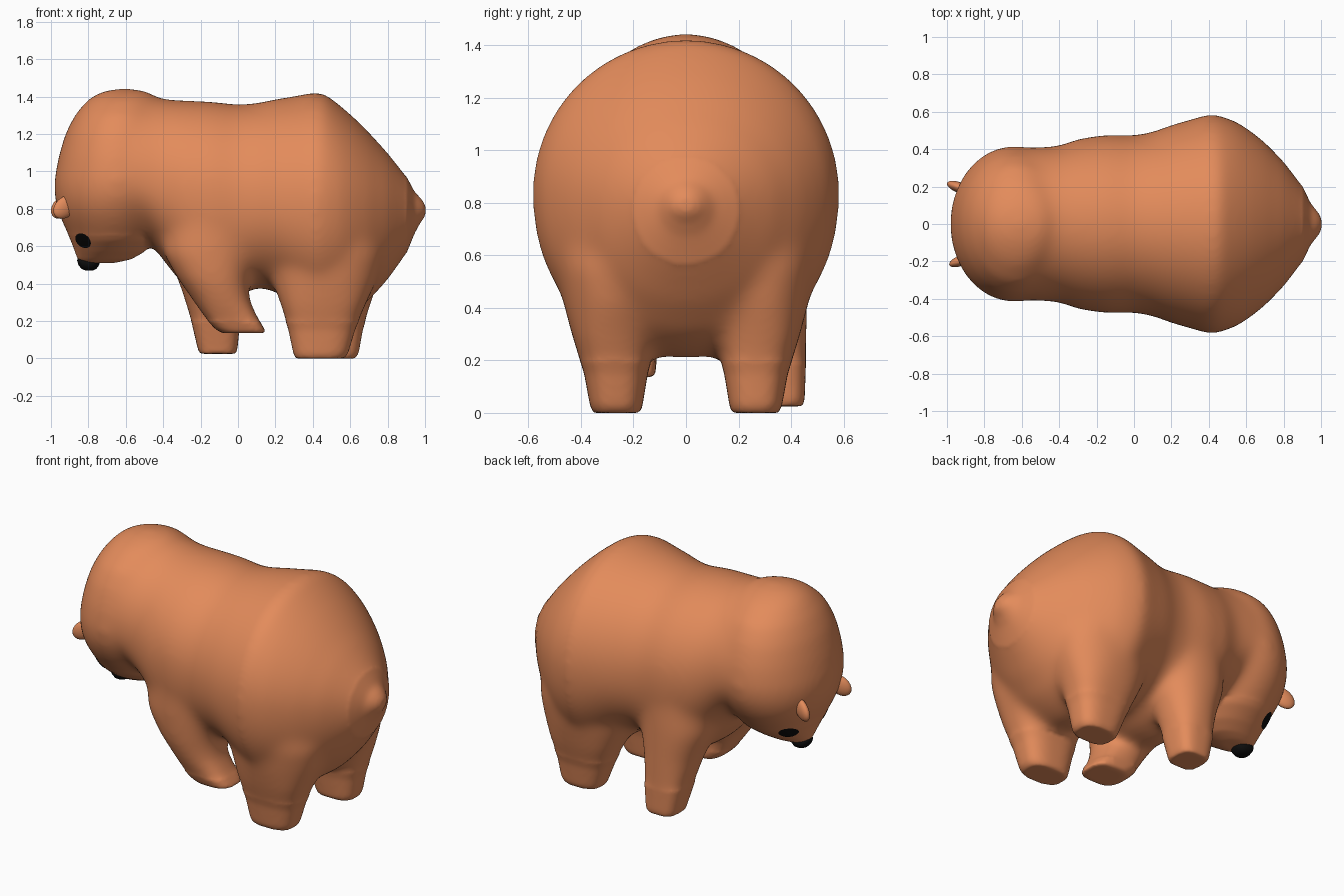
import bpy, bmesh, math
from mathutils import Vector
from mathutils.bvhtree import BVHTree


def material(name, rgb):
    m = bpy.data.materials.new(name)
    m.diffuse_color = (*rgb, 1)
    return m


FUR = material("orange_fur", (0.77, 0.26, 0.105))
BLACK = material("black", (0.004, 0.004, 0.004))


def add_object(name, bm, mat):
    bmesh.ops.recalc_face_normals(bm, faces=bm.faces[:])
    me = bpy.data.meshes.new(name)
    bm.to_mesh(me)
    bm.free()
    me.materials.append(mat)
    ob = bpy.data.objects.new(name, me)
    bpy.context.collection.objects.link(ob)
    me.shade_smooth()
    return ob


def loft(bm, rings):
    """Skin a list of closed rings and cap both ends."""
    vs = [[bm.verts.new(p) for p in r] for r in rings]
    n = len(vs[0])
    for a, b in zip(vs, vs[1:]):
        for i in range(n):
            j = (i + 1) % n
            bm.faces.new((a[i], a[j], b[j], b[i]))
    bm.faces.new(vs[0][::-1])
    bm.faces.new(vs[-1])


def unit_ring(power=2.0, low_power=None, n=64):
    """Superellipse outline, rounder or boxier by power."""
    out = []
    for i in range(n):
        c, s = math.cos(math.tau * i / n), math.sin(math.tau * i / n)
        p = low_power if low_power and s < 0 else power
        out.append((math.copysign(abs(c) ** (2 / p), c), math.copysign(abs(s) ** (2 / p), s)))
    return out


def z_ring(z, x0, x1, y0, y1, power=2.0):
    return [((x0 + x1) / 2 + u * (x1 - x0) / 2, (y0 + y1) / 2 + v * (y1 - y0) / 2, z)
            for u, v in unit_ring(power)]


def x_ring(x, top, bottom, width, mid):
    low = 2.15 if x < 0.95 else 2.0
    return [(x, u * width, mid + v * ((top - mid) if v > 0 else (mid - bottom)))
            for u, v in unit_ring(2.0, low)]


bear = bmesh.new()

# torso: x, top, bottom, half width, height of widest point
torso = [(-0.62, 1.41, 0.85, 0.40, 1.0), (-0.54, 1.415, 0.70, 0.412, 0.97), (-0.44, 1.395, 0.58, 0.413, 0.95),
         (-0.38, 1.385, 0.50, 0.425, 0.93), (-0.30, 1.38, 0.40, 0.455, 0.90), (-0.15, 1.375, 0.30, 0.478, 0.88),
         (0.0, 1.357, 0.33, 0.473, 0.86), (0.10, 1.365, 0.38, 0.492, 0.85), (0.20, 1.387, 0.36, 0.53, 0.84),
         (0.30, 1.402, 0.28, 0.558, 0.84), (0.41, 1.425, 0.215, 0.59, 0.84), (0.46, 1.42, 0.205, 0.58, 0.84),
         (0.55, 1.35, 0.22, 0.547, 0.83), (0.63, 1.28, 0.26, 0.493, 0.82), (0.70, 1.21, 0.31, 0.437, 0.81),
         (0.80, 1.10, 0.42, 0.335, 0.80), (0.90, 0.975, 0.56, 0.205, 0.78), (0.945, 0.89, 0.67, 0.11, 0.785),
         (0.975, 0.86, 0.725, 0.075, 0.79), (0.995, 0.835, 0.75, 0.048, 0.79), (1.003, 0.815, 0.77, 0.025, 0.79)]
loft(bear, [x_ring(*t) for t in torso])

# lowered head: z, front x, back x, half width
head = [(1.443, -0.65, -0.57, 0.03), (1.434, -0.71, -0.50, 0.09), (1.412, -0.765, -0.45, 0.155),
        (1.38, -0.81, -0.42, 0.22), (1.30, -0.875, -0.38, 0.315), (1.20, -0.925, -0.35, 0.37),
        (1.08, -0.96, -0.32, 0.405), (0.95, -0.984, -0.30, 0.42), (0.86, -0.982, -0.32, 0.405),
        (0.78, -0.962, -0.36, 0.37), (0.70, -0.927, -0.40, 0.315), (0.63, -0.894, -0.44, 0.252),
        (0.57, -0.872, -0.50, 0.17), (0.53, -0.858, -0.57, 0.105), (0.51, -0.842, -0.66, 0.06)]
loft(bear, [z_ring(z, a, b, -w, w) for z, a, b, w in head])

# legs: z, x range, y range
hind = [(0.0, 0.305, 0.57, 0.172, 0.355), (0.03, 0.295, 0.59, 0.165, 0.366), (0.15, 0.27, 0.625, 0.145, 0.388),
        (0.28, 0.23, 0.68, 0.11, 0.43), (0.42, 0.18, 0.745, 0.06, 0.468), (0.56, 0.16, 0.78, 0.03, 0.492),
        (0.70, 0.18, 0.72, 0.03, 0.51), (0.88, 0.25, 0.62, 0.05, 0.50)]
front_planted = [(0.025, -0.205, -0.012, 0.25, 0.447), (0.05, -0.215, -0.003, 0.245, 0.452),
                 (0.20, -0.25, 0.012, 0.20, 0.457), (0.37, -0.305, 0.045, 0.13, 0.463),
                 (0.55, -0.375, 0.08, 0.08, 0.466), (0.75, -0.38, 0.12, 0.06, 0.464),
                 (0.92, -0.32, 0.12, 0.06, 0.455)]
front_lifted = [(0.135, -0.085, 0.15, 0.12, 0.33), (0.16, -0.125, 0.14, 0.115, 0.345),
                (0.22, -0.178, 0.105, 0.11, 0.37), (0.32, -0.25, 0.062, 0.10, 0.41),
                (0.42, -0.32, 0.055, 0.09, 0.438), (0.56, -0.40, 0.085, 0.08, 0.455),
                (0.75, -0.39, 0.12, 0.06, 0.462), (0.92, -0.32, 0.12, 0.06, 0.455)]


def leg(rows, side, power, shift=0.0):
    rings = []
    for z, a, b, c, d in rows:
        t = shift * max(0, 1 - z / 0.5)
        rings.append(z_ring(z, a + t, b + t * 0.7, side * c, side * d, power if z < 0.3 else 2.15))
    loft(bear, rings)


leg(hind, -1, 2.7)
leg(hind, 1, 2.7, 0.085)
leg(front_planted, 1, 3.0)
leg(front_lifted, -1, 3.2)

# fuse the parts into one soft skin
body = add_object("bear_body", bear, FUR)
rm = body.modifiers.new("fuse", 'REMESH')
rm.mode = 'VOXEL'
rm.voxel_size = 0.013
sm = body.modifiers.new("soften", 'SMOOTH')
sm.factor = 0.5
sm.iterations = 8
dg = bpy.context.evaluated_depsgraph_get()
fused = bpy.data.meshes.new_from_object(body.evaluated_get(dg))
body.modifiers.clear()

# blend legs, neck and torso further, leaving feet, muzzle and tail crisp
bm = bmesh.new()
bm.from_mesh(fused)
soft = [v for v in bm.verts if v.co.z > 0.2 and v.co.x < 0.9 and not (v.co.x < -0.5 and v.co.z < 0.66)]
for _ in range(45):
    bmesh.ops.smooth_vert(bm, verts=soft, factor=0.5, use_axis_x=True, use_axis_y=True, use_axis_z=True)
bm.to_mesh(fused)
bm.free()
body.data = fused
fused.materials.clear()
fused.materials.append(FUR)
fused.shade_smooth()
tree = BVHTree.FromPolygons([v.co for v in fused.vertices], [p.vertices[:] for p in fused.polygons])

# eyes: thin patches that follow the skin
for side, label in ((-1, "right"), (1, "left")):
    bm = bmesh.new()

    def on_skin(r, a):
        u, v = 0.046 * r * math.cos(a), 0.033 * r * math.sin(a)
        x, z = -0.826 + 0.75 * u + 0.66 * v, 0.632 - 0.66 * u + 0.75 * v
        hit, nrm, _, _ = tree.ray_cast(Vector((x, side * 2, z)), Vector((0, -side, 0)))
        if hit is None:
            hit, nrm, _, _ = tree.find_nearest(Vector((x, side * 0.1, z)))
        return bm.verts.new(hit + nrm * 0.004)

    mid = on_skin(0, 0)
    rings = [[on_skin(r, math.tau * i / 24) for i in range(24)] for r in (0.35, 0.7, 1.0)]
    for i in range(24):
        j = (i + 1) % 24
        bm.faces.new((mid, rings[0][i], rings[0][j]))
        for a, b in zip(rings, rings[1:]):
            bm.faces.new((a[i], b[i], b[j], a[j]))
    eye = add_object(label + "_eye", bm, BLACK)
    if eye.data.polygons[0].normal.y * side < 0:
        eye.data.flip_normals()

# nose
bm = bmesh.new()
nose = [(0.535, -0.858, -0.77, 0.04), (0.522, -0.86, -0.74, 0.058), (0.50, -0.853, -0.742, 0.058),
        (0.48, -0.838, -0.757, 0.045), (0.47, -0.815, -0.775, 0.025)]
loft(bm, [z_ring(z, a, b, -w, w, 2.4) for z, a, b, w in nose])
add_object("nose", bm, BLACK)

# ears: small tapered knobs
for side, label, tip in ((-1, "right", -0.988), (1, "left", -1.0)):
    bm = bmesh.new()
    bmesh.ops.create_uvsphere(bm, u_segments=24, v_segments=14, radius=1)
    for v in bm.verts:
        x, y, z = v.co
        v.co = (tip + 0.065 + 0.065 * x, side * (0.195 - 0.02 * x) + 0.03 * y,
                0.81 + 0.02 * x + 0.06 * z)
    add_object(label + "_ear", bm, FUR)
